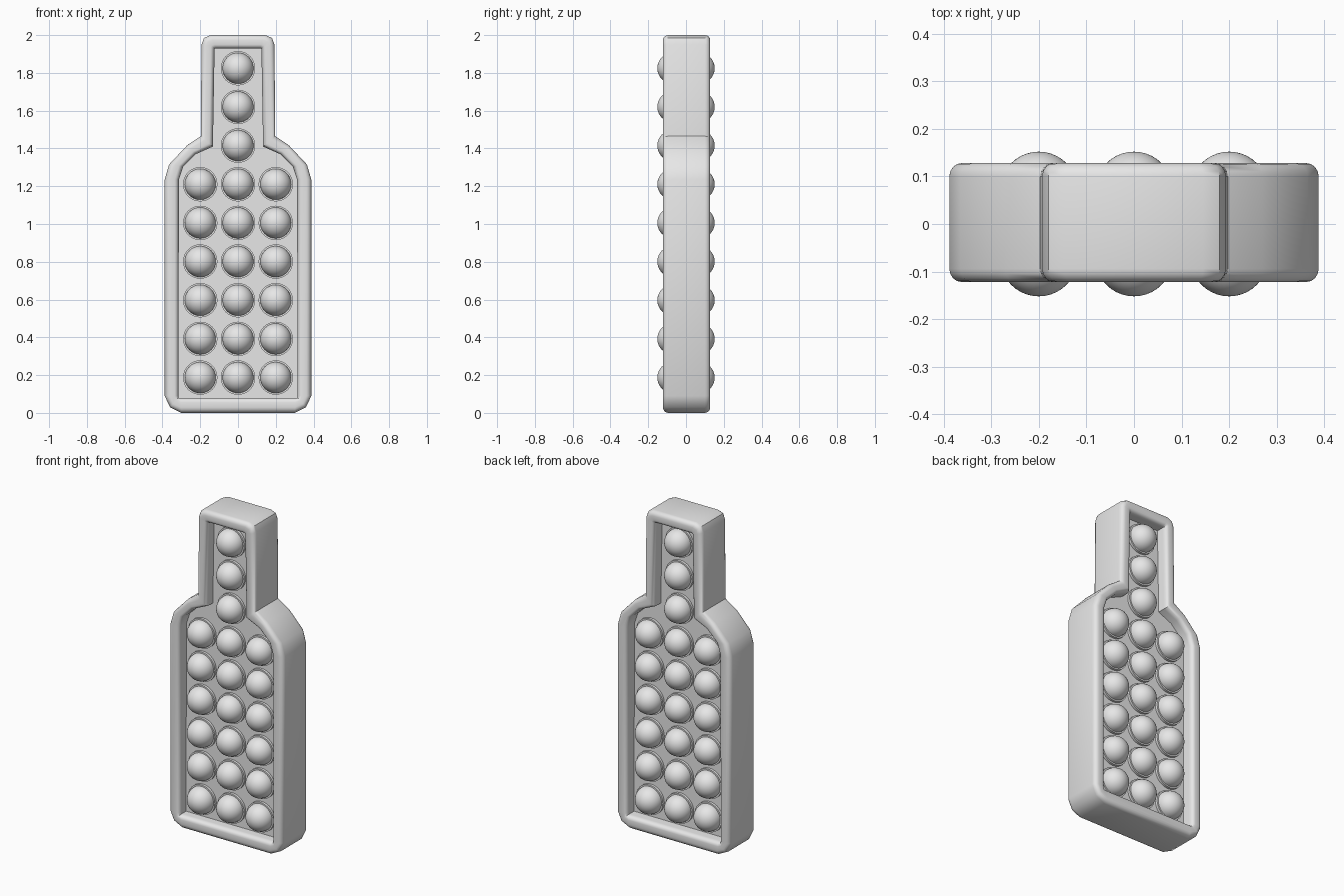
import bpy, bmesh
from math import sin, cos, pi, radians
from mathutils import Matrix, Vector

cube = bpy.data.objects.get("Cube")
if cube:
    bpy.data.objects.remove(cube, do_unlink=True)

grey = bpy.data.materials.new("light_grey_silicone")
grey.use_nodes = True
grey.diffuse_color = (0.8, 0.8, 0.8, 1)
grey.node_tree.nodes["Principled BSDF"].inputs["Base Color"].default_value = (0.8, 0.8, 0.8, 1)


def finish(bm, name, angle=40):
    """Turn a bmesh into a smooth shaded object."""
    bmesh.ops.remove_doubles(bm, verts=bm.verts, dist=0.0002)
    bmesh.ops.recalc_face_normals(bm, faces=bm.faces)
    mesh = bpy.data.meshes.new(name)
    bm.to_mesh(mesh)
    bm.free()
    mesh.materials.append(grey)
    obj = bpy.data.objects.new(name, mesh)
    bpy.context.collection.objects.link(obj)
    bpy.ops.object.select_all(action='DESELECT')
    obj.select_set(True)
    bpy.context.view_layer.objects.active = obj
    bpy.ops.object.shade_smooth_by_angle(angle=radians(angle))
    return obj


def mirrored(half):
    return half + [(-x, z) for x, z in reversed(half)]


# Half outlines of the bottle, bottom to top, with matching points
outer = mirrored([(0.30, 0), (0.36, 0.03), (0.388, 0.09), (0.388, 1.236), (0.365, 1.315),
                  (0.27, 1.416), (0.197, 1.465), (0.193, 1.95), (0.18, 1.985), (0.145, 2.0)])
inner = mirrored([(0.305, 0.08), (0.315, 0.08), (0.315, 0.09), (0.313, 1.236), (0.29, 1.305),
                  (0.223, 1.37), (0.133, 1.41), (0.124, 1.928), (0.122, 1.928), (0.115, 1.928)])

MID, HALF, ROUND = 0.003, 0.125, 0.028
PANEL, BASE = 0.055, 0.07

# Rim: rounded cross-section lofted between the two outlines
quarter = [i * pi / 8 for i in range(5)]
front = [(0.36 * (1 - cos(a)), HALF - ROUND * (1 - sin(a))) for a in quarter]
front += [(1 - 0.3 * (1 - sin(a)), HALF - ROUND * (1 - cos(a))) for a in quarter]
section = front + [(t, -y) for t, y in reversed(front)]

bm = bmesh.new()
loops = []
for t, y in section:
    loops.append([bm.verts.new((ox + (ix - ox) * t, y + MID, oz + (iz - oz) * t))
                  for (ox, oz), (ix, iz) in zip(outer, inner)])
for k, a in enumerate(loops):
    b = loops[(k + 1) % len(loops)]
    for i in range(len(a)):
        j = (i + 1) % len(a)
        bm.faces.new((a[i], a[j], b[j], b[i]))
finish(bm, "bottle_rim")

# Recessed panel carrying the bubbles on both sides
bm = bmesh.new()
face = bm.faces.new([bm.verts.new((x, -PANEL, z)) for x, z in inner])
thick = bmesh.ops.extrude_face_region(bm, geom=[face])
bmesh.ops.translate(bm, vec=(0, 2 * PANEL, 0),
                    verts=[v for v in thick["geom"] if isinstance(v, bmesh.types.BMVert)])
finish(bm, "bottle_panel")

# Bubble: a dome on a slim collar, turned around the y axis
DOME, COLLAR = 0.082, 0.091
profile = [(COLLAR, PANEL - 0.01), (COLLAR, BASE), (DOME, BASE)]
profile += [(DOME * cos(a), BASE + DOME * sin(a)) for a in (i * pi / 20 for i in range(1, 11))]
bm = bmesh.new()
points = [bm.verts.new((r, -y, 0)) for r, y in profile]
edges = [bm.edges.new(pair) for pair in zip(points, points[1:])]
bmesh.ops.spin(bm, geom=points + edges, cent=(0, 0, 0), axis=(0, 1, 0),
               angle=2 * pi, steps=32)
bubble = finish(bm, "bubble_front")

# Six rows of three in the body, three single ones in the neck
spots = [(x, row) for row in range(6) for x in (-0.2, 0, 0.2)] + [(0, row) for row in (6, 7, 8)]
for n, (x, row) in enumerate(spots):
    for side, turn in (("front", 0), ("back", pi)):
        obj = bubble
        if n or turn:
            obj = bpy.data.objects.new("bubble_" + side, bubble.data)
            bpy.context.collection.objects.link(obj)
        obj.matrix_world = (Matrix.Translation(Vector((x, 0, 0.187 + 0.2047 * row)))
                            @ Matrix.Rotation(turn, 4, 'Z'))
